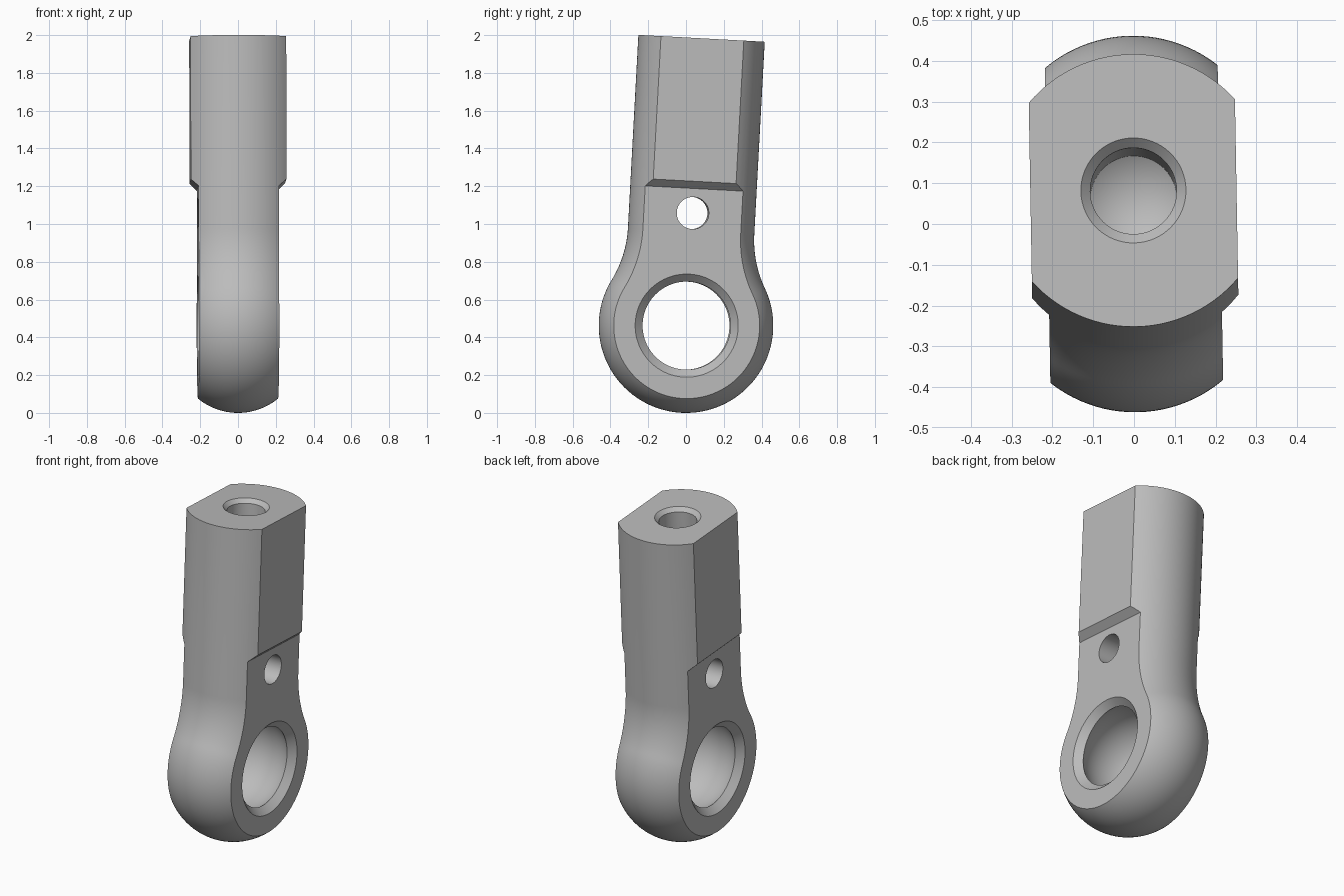
import bpy, bmesh
from math import sin, cos, pi, sqrt, asin, atan2, radians
from mathutils import Matrix, Vector

cube = bpy.data.objects.get("Cube")
if cube:
    bpy.data.objects.remove(cube)

NECK, EYE, FILLET, TOP = 0.335, 0.462, 0.59, 1.523   # radii and shank length
WIDE, SLIM = 0.253, 0.212                            # half widths across flats

steel = bpy.data.materials.new("grey steel")
steel.use_nodes = True
grey = (0.5, 0.5, 0.5, 1)
steel.diffuse_color = grey
steel.node_tree.nodes["Principled BSDF"].inputs["Base Color"].default_value = grey


def finish(bm, name):
    bmesh.ops.recalc_face_normals(bm, faces=bm.faces)
    mesh = bpy.data.meshes.new(name)
    bm.to_mesh(mesh)
    bm.free()
    mesh.materials.append(steel)
    obj = bpy.data.objects.new(name, mesh)
    bpy.context.collection.objects.link(obj)
    return obj


def lathe(name, profile, matrix, steps=96):
    """Closed solid turned about z from (radius, height) points."""
    bm = bmesh.new()
    rings = []
    for r, h in profile:
        if r == 0:
            rings.append([bm.verts.new((0, 0, h))] * steps)
        else:
            rings.append([bm.verts.new((r * cos(2 * pi * i / steps), r * sin(2 * pi * i / steps), h))
                          for i in range(steps)])
    for a, b in zip(rings, rings[1:]):
        for i in range(steps):
            j = (i + 1) % steps
            bm.faces.new(dict.fromkeys((a[i], a[j], b[j], b[i])))
    bm.transform(matrix)
    return finish(bm, name)


def outline():
    """Half outline of eye, fillet and shank as (point, outward normal)."""
    rise = sqrt((EYE + FILLET) ** 2 - (NECK + FILLET) ** 2)
    join = atan2(rise, NECK + FILLET)
    half = []
    for i in range(49):
        a = -pi / 2 + (join + pi / 2) * i / 48
        n = Vector((cos(a), sin(a)))
        half.append((n * EYE, n))
    for i in range(1, 17):
        a = join * (1 - i / 16)
        n = Vector((cos(a), sin(a)))
        half.append((Vector((NECK + FILLET, rise)) - n * FILLET, n))
    half.append((Vector((NECK, TOP)), Vector((1, 0))))
    return half


# Body: a rounded section swept along the outline
half = outline()
flip = Vector((-1, 1))
path = [(p * flip, n * flip) for p, n in reversed(half[1:])] + half
bm = bmesh.new()
limit = asin(WIDE / NECK)
columns = []
for i in range(29):
    a = limit * (i / 14 - 1)
    inset = NECK * (1 - cos(a))
    columns.append([bm.verts.new((NECK * sin(a), *(p - n * inset))) for p, n in path])
for a, b in zip(columns, columns[1:]):
    for k in range(len(path) - 1):
        bm.faces.new((a[k], a[k + 1], b[k + 1], b[k]))
bm.faces.new(columns[0])
bm.faces.new(columns[-1])
bm.faces.new([c[0] for c in columns] + [c[-1] for c in reversed(columns)])
body = finish(bm, "rod_end_body")

# Cutters for the slimmer eye flats, with a sloping step
cutters = []
for side, name in ((1, "left_flat_cutter"), (-1, "right_flat_cutter")):
    bm = bmesh.new()
    shape = [(SLIM, -1), (SLIM, 0.727), (SLIM + 0.1, 0.82), (0.6, 0.82), (0.6, -1)]
    face = bm.faces.new([bm.verts.new((side * x, -1, z)) for x, z in shape])
    ext = bmesh.ops.extrude_face_region(bm, geom=[face])
    bmesh.ops.translate(bm, vec=(0, 2, 0), verts=[v for v in ext["geom"] if isinstance(v, bmesh.types.BMVert)])
    cutters.append(finish(bm, name))

# Spherical seat with chamfered mouths
across = Matrix.Rotation(pi / 2, 4, 'Y')
mouth, lip = 0.233, SLIM - 0.04
ball = sqrt(mouth ** 2 + lip ** 2)
reach = asin(lip / ball)
seat = [(ball * cos(reach * i / 10), ball * sin(reach * i / 10)) for i in range(-10, 11)]
end = [(0.353, SLIM + 0.08), (0, SLIM + 0.08)]
start = [(r, -h) for r, h in reversed(end)]
cutters.append(lathe("eye_cutter", start + seat + end, across))

# Small cross hole
cutters.append(lathe("cross_hole_cutter", [(0, -0.5), (0.085, -0.5), (0.085, 0.5), (0, 0.5)],
                     Matrix.Translation((0, 0, 0.597)) @ across, 64))

# Drilled hole in the shank end, countersunk, with a conical floor
cutters.append(lathe("shank_hole_cutter",
                     [(0, -0.46), (0.106, -0.39), (0.106, -0.023), (0.179, 0.05), (0, 0.05)],
                     Matrix.Translation((0, 0, TOP)), 64))

bpy.ops.object.select_all(action='DESELECT')
body.select_set(True)
bpy.context.view_layer.objects.active = body
for cutter in cutters:
    cutter.hide_render = True
    mod = body.modifiers.new(cutter.name, 'BOOLEAN')
    mod.operation, mod.solver, mod.object = 'DIFFERENCE', 'EXACT', cutter
    bpy.ops.object.modifier_apply(modifier=mod.name)
    bpy.data.objects.remove(cutter)

# Slight lean, standing on the ground
lean = Matrix.Rotation(radians(1), 4, 'Z') @ Matrix.Rotation(radians(-3.1), 4, 'X')
body.data.transform(Matrix.Translation((0, 0, EYE)) @ lean)
bpy.ops.object.shade_smooth_by_angle(angle=radians(25))
